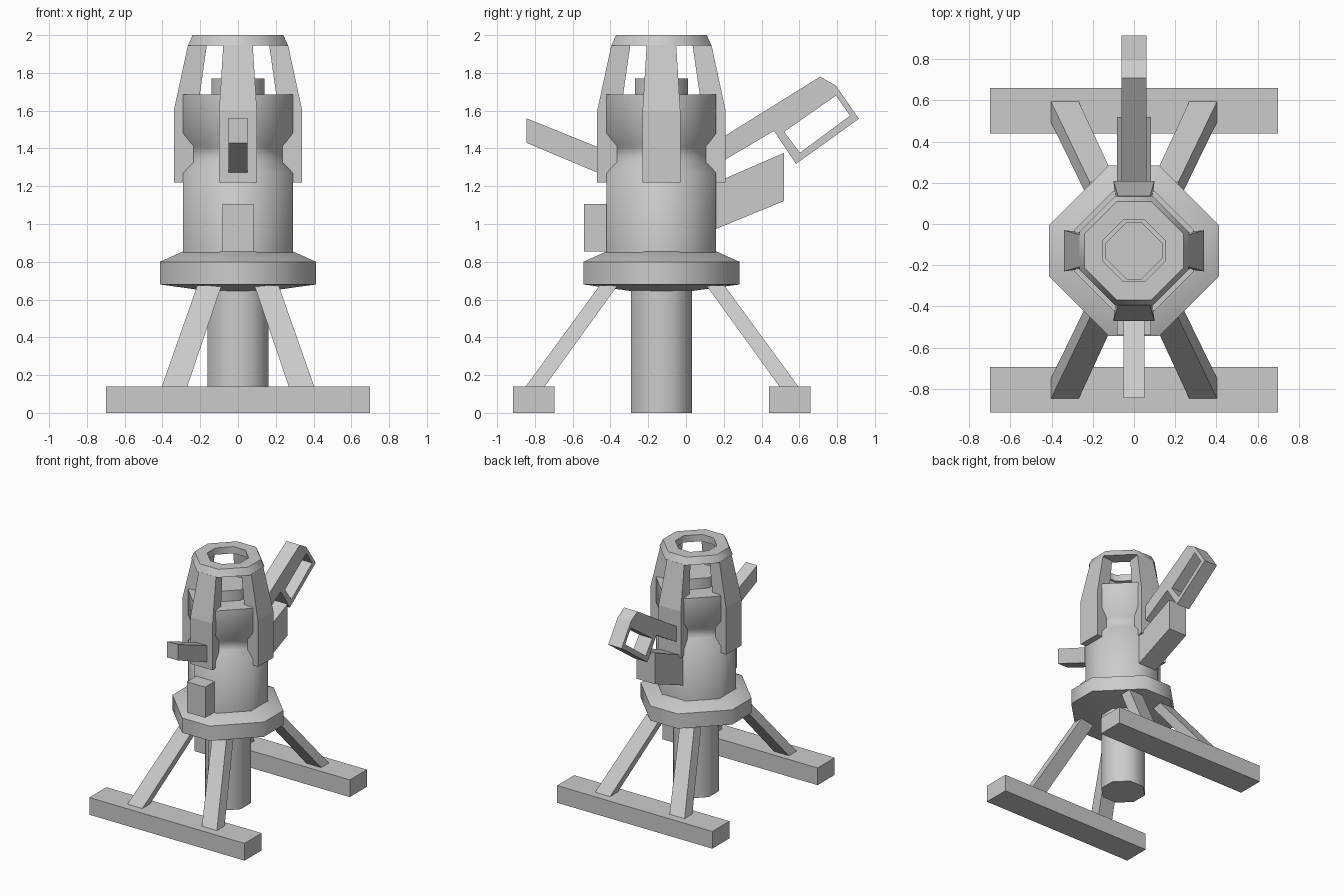
import bpy, math
from mathutils import Vector, Matrix

if "Cube" in bpy.data.objects:
    bpy.data.objects.remove(bpy.data.objects["Cube"], do_unlink=True)

AXIS_Y = -0.13  # the tower axis sits a little forward of the origin

grey = bpy.data.materials.new("plain grey")
grey.use_nodes = True
grey.diffuse_color = (0.6, 0.6, 0.6, 1)
grey.node_tree.nodes["Principled BSDF"].inputs["Base Color"].default_value = (0.6, 0.6, 0.6, 1)


def add_mesh(name, verts, faces, smooth=False):
    mesh = bpy.data.meshes.new(name)
    mesh.from_pydata([tuple(v) for v in verts], [], faces)
    mesh.materials.append(grey)
    obj = bpy.data.objects.new(name, mesh)
    bpy.context.collection.objects.link(obj)
    bpy.ops.object.select_all(action="DESELECT")
    obj.select_set(True)
    bpy.context.view_layer.objects.active = obj
    bpy.ops.object.mode_set(mode="EDIT")
    bpy.ops.mesh.select_all(action="SELECT")
    bpy.ops.mesh.normals_make_consistent(inside=False)
    bpy.ops.object.mode_set(mode="OBJECT")
    if smooth:
        bpy.ops.object.shade_smooth_by_angle(angle=math.radians(55))
    return obj


def loft(name, rings, loop=False, smooth=False):
    """Skin a stack of equal rings; cap the ends, or join last to first."""
    n, count = len(rings[0]), len(rings)
    verts = [v for ring in rings for v in ring]
    faces = []
    for k in range(count if loop else count - 1):
        a, b = k * n, (k + 1) % count * n
        faces += [(a + i, a + (i + 1) % n, b + (i + 1) % n, b + i) for i in range(n)]
    if not loop:
        faces += [tuple(range(n)), tuple(range((count - 1) * n, count * n))]
    return add_mesh(name, verts, faces, smooth)


def octagon(r, z, ratio):
    """Square of half width r with its corners cut."""
    h = r * ratio
    corners = [(r, -h), (r, h), (h, r), (-h, r), (-r, h), (-r, -h), (-h, -r), (h, -r)]
    return [(x, y + AXIS_Y, z) for x, y in corners]


def turned(name, profile, ratio, loop=False):
    return loft(name, [octagon(r, z, ratio) for r, z in profile], loop, True)


def plate(name, outline, half):
    """Side outline (y, z) given thickness across x."""
    return loft(name, [[(x, y, z) for y, z in outline] for x in (-half, half)])


def rect(x0, x1, y0, y1, z):
    return [(x0, y0, z), (x1, y0, z), (x1, y1, z), (x0, y1, z)]


def box(name, x0, x1, y0, y1, z0, z1):
    return loft(name, [rect(x0, x1, y0, y1, z0), rect(x0, x1, y0, y1, z1)])


# Central tower
turned("column", [(0.162, 0), (0.162, 0.66)], 0.4)
turned("flange", [(0.16, 0.645), (0.413, 0.68), (0.413, 0.8), (0.29, 0.855)], 0.3)
turned("body", [(0.29, 0.84), (0.29, 1.27), (0.235, 1.33), (0.235, 1.41),
                (0.29, 1.48), (0.29, 1.685)], 0.35)
turned("top_plug", [(0.14, 1.67), (0.14, 1.77)], 0.25)

# Cage: top ring and four ribs
turned("cage_ring", [(0.265, 1.945), (0.24, 2.0), (0.15, 2.0), (0.15, 1.945)], 0.35, loop=True)
rib_levels = [(1.22, 0.235, 0.34, 0.1), (1.48, 0.235, 0.34, 0.1),
              (1.6, 0.215, 0.34, 0.1), (1.947, 0.165, 0.265, 0.078)]
for k, side in enumerate(("left", "back", "right", "front")):
    turn = Matrix.Translation((0, AXIS_Y, 0)) @ Matrix.Rotation(k * math.pi / 2, 4, "Z")
    rings = [[turn @ Vector(p) for p in ((b, -w, z), (b, w, z), (a, 0.85 * w, z), (a, -0.85 * w, z))]
             for z, a, b, w in rib_levels]
    loft("cage_rib_" + side, rings)

# Front arm and front box
plate("front_arm", [(-0.845, 1.56), (-0.845, 1.43), (-0.4, 1.243), (-0.4, 1.38)], 0.05)
box("front_box", -0.083, 0.083, -0.54, -0.4, 0.855, 1.105)

# Rear block and rear handle with its open grip
plate("rear_block", [(0.1, 0.95), (0.1, 1.195), (0.52, 1.377), (0.52, 1.122)], 0.083)
plate("handle_stem", [(0.15, 1.307), (0.15, 1.432), (0.71, 1.78), (0.794, 1.68),
                      (0.52, 1.488), (0.466, 1.493)], 0.06)
outer = [(0.71, 1.78), (0.794, 1.732), (0.915, 1.557), (0.582, 1.318), (0.466, 1.493)]
inner = [(0.794, 1.68), (0.794, 1.68), (0.868, 1.573), (0.603, 1.377), (0.52, 1.488)]
for k in range(4):
    outline = [outer[k], outer[k + 1], inner[k + 1]]
    if inner[k] != inner[k + 1]:
        outline.append(inner[k])
    plate("handle_grip_%d" % (k + 1), outline, 0.06)

# Ground bars and splayed legs
for end, s in (("front", -1), ("back", 1)):
    mid = -0.1275 + s * 0.6775
    box(end + "_ground_bar", -0.7, 0.7, mid - 0.11, mid + 0.11, 0, 0.14)
    for side, m in (("left", 1), ("right", -1)):
        foot = rect(m * 0.27, m * 0.405, -0.127 + s * 0.625, -0.127 + s * 0.725, 0.135)
        head = rect(m * 0.087, m * 0.215, -0.127 + s * 0.235, -0.127 + s * 0.33, 0.675)
        loft(end + "_leg_" + side, [foot, head])
